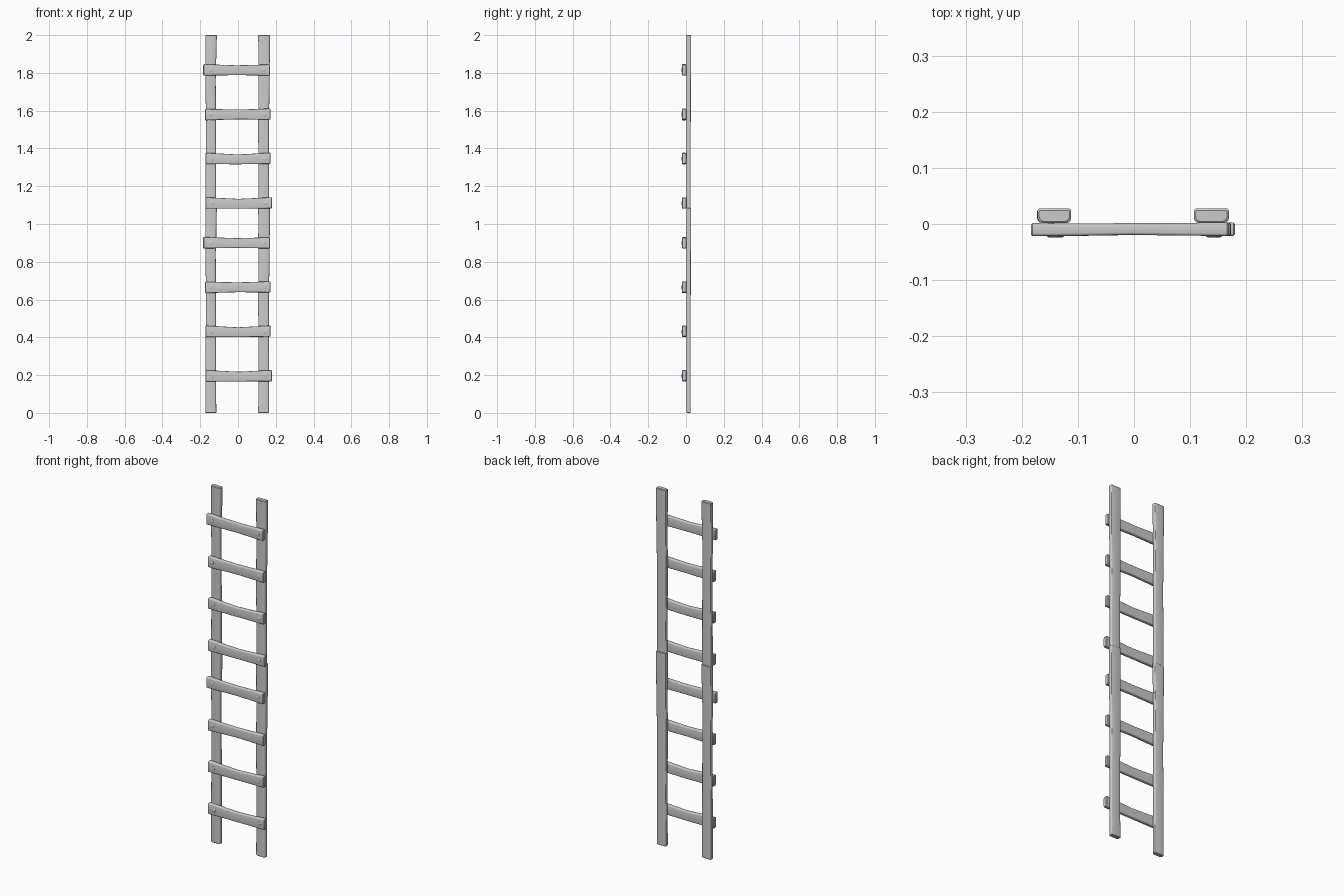
import bpy, bmesh
from math import sin, cos, pi, radians
from mathutils import Vector

if "Cube" in bpy.data.objects:
    bpy.data.objects.remove(bpy.data.objects["Cube"])

STEP = 0.915  # the ladder is one four-rung section stacked twice


def finish(name, bm):
    bmesh.ops.recalc_face_normals(bm, faces=bm.faces[:])
    me = bpy.data.meshes.new(name)
    bm.to_mesh(me)
    bm.free()
    for p in me.polygons:
        p.use_smooth = True
    me.set_sharp_from_angle(angle=radians(35))
    ob = bpy.data.objects.new(name, me)
    bpy.context.collection.objects.link(ob)
    return ob


def rounded_section(w, d, r_front, r_back):
    """Rounded rectangle, u = width, v = depth (front is -v)."""
    pts = []
    corners = [(1, 1, 0, r_back), (-1, 1, 90, r_back),
               (-1, -1, 180, r_front), (1, -1, 270, r_front)]
    for sx, sy, a0, r in corners:
        cx, cy = sx * (w / 2 - r), sy * (d / 2 - r)
        for k in range(4):
            a = radians(a0 + 30 * k)
            pts.append((cx + r * cos(a), cy + r * sin(a)))
    return pts


def plank(name, stations, r_front, r_back, vertical):
    """Loft along stations (t, centre, y, width, depth), with eased ends."""
    e = 0.003
    a, b = stations[0], stations[-1]
    st = [(a[0], a[1], a[2], a[3] - 2 * e, a[4] - 2 * e), (a[0] + e, *a[1:])]
    st += stations[1:-1]
    st += [(b[0] - e, *b[1:]), (b[0], b[1], b[2], b[3] - 2 * e, b[4] - 2 * e)]
    bm = bmesh.new()
    rings = []
    for t, c, y, w, d in st:
        ring = []
        for u, v in rounded_section(w, d, r_front, r_back):
            p = (c + u, y + v, t) if vertical else (t, y + v, c + u)
            ring.append(bm.verts.new(Vector(p)))
        rings.append(ring)
    n = len(rings[0])
    for r0, r1 in zip(rings, rings[1:]):
        for i in range(n):
            j = (i + 1) % n
            bm.faces.new((r0[i], r0[j], r1[j], r1[i]))
    bm.faces.new(rings[0])
    bm.faces.new(rings[-1])
    return finish(name, bm)


def nail(name, x, y, z, r=0.010):
    """Low domed nail head facing the front."""
    bm = bmesh.new()
    rings = []
    for rad, yy in ((r, y + 0.004), (r, y - 0.001), (r * 0.65, y - 0.0028)):
        rings.append([bm.verts.new((x + rad * cos(2 * pi * i / 12), yy,
                                    z + rad * sin(2 * pi * i / 12))) for i in range(12)])
    for r0, r1 in zip(rings, rings[1:]):
        for i in range(12):
            j = (i + 1) % 12
            bm.faces.new((r0[i], r0[j], r1[j], r1[i]))
    bm.faces.new(rings[0])
    bm.faces.new(rings[-1])
    return finish(name, bm)


section = []

# Side rails: slightly uneven hewn poles
left = [(0, -0.144, 0.0135, 0.058, 0.023), (0.3, -0.144, 0.0135, 0.056, 0.023),
        (0.6, -0.143, 0.0135, 0.053, 0.023), (0.85, -0.145, 0.014, 0.054, 0.025),
        (1.085, -0.142, 0.0145, 0.060, 0.026)]
right = [(0, 0.136, 0.0135, 0.058, 0.023), (0.3, 0.137, 0.0135, 0.056, 0.023),
         (0.6, 0.135, 0.0135, 0.057, 0.023), (0.85, 0.138, 0.014, 0.059, 0.025),
         (1.085, 0.138, 0.0145, 0.062, 0.026)]
section.append(plank("left_rail", left, 0.009, 0.004, True))
section.append(plank("right_rail", right, 0.009, 0.004, True))

# Rungs: z, left end, right end, left/mid/right height offset, nail positions
rungs = [(0.195, -0.173, 0.180, 0.001, -0.003, 0.002, -0.135, 0.147),
         (0.430, -0.173, 0.173, 0.002, -0.003, 0.003, -0.138, 0.143),
         (0.665, -0.174, 0.172, -0.001, 0.000, 0.002, -0.145, 0.143),
         (0.900, -0.184, 0.169, 0.001, -0.001, 0.000, -0.143, 0.138)]
for i, (z, x0, x1, a, m, b, n0, n1) in enumerate(rungs):
    w = x1 - x0
    st = [(x0, z + a, -0.0100, 0.060, 0.023),
          (x0 + 0.25 * w, z + 0.4 * (a + m), -0.0100, 0.056, 0.022),
          (x0 + 0.5 * w, z + m, -0.0090, 0.052, 0.021),
          (x0 + 0.75 * w, z + 0.4 * (b + m), -0.0095, 0.055, 0.022),
          (x1, z + b, -0.0095, 0.059, 0.024)]
    section.append(plank(f"rung_{i + 1}", st, 0.005, 0.005, False))
    section.append(nail(f"nail_left_{i + 1}", n0, -0.0213, z))
    section.append(nail(f"nail_right_{i + 1}", n1, -0.0213, z))

# Upper section: copy of the lower one, overlapping it in the middle
for ob in section:
    up = ob.copy()
    up.name = "upper_" + ob.name
    up.location.z = STEP
    bpy.context.collection.objects.link(up)
